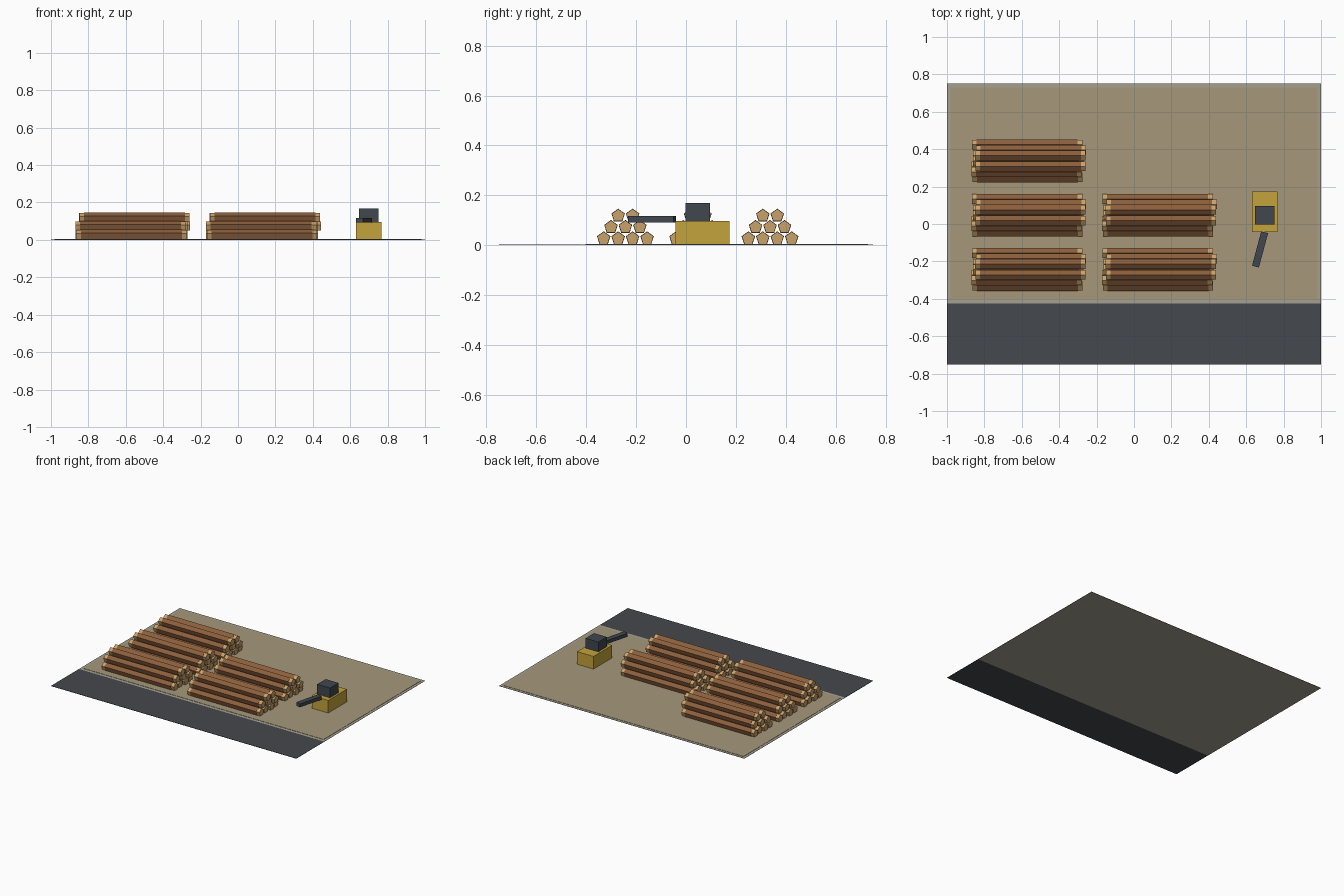
import bpy, bmesh, math, random
from mathutils import Matrix

if "Cube" in bpy.data.objects:
    bpy.data.objects.remove(bpy.data.objects["Cube"])

random.seed(4)


def material(name, hex_code):
    """Flat material from an sRGB hex colour."""
    lin = []
    for i in (0, 2, 4):
        c = int(hex_code[i:i + 2], 16) / 255
        lin.append(c / 12.92 if c <= 0.04045 else ((c + 0.055) / 1.055) ** 2.4)
    m = bpy.data.materials.new(name)
    m.diffuse_color = (*lin, 1)
    m.use_nodes = True
    m.node_tree.nodes["Principled BSDF"].inputs["Base Color"].default_value = m.diffuse_color
    return m


ASPHALT = material("asphalt", "45484D")
GRAVEL = material("pale gravel", "A5A08F")
DIRT = material("tan dirt", "A6987A")
BARK = material("brown bark", "8B5E3C")
WOOD = material("cut wood", "C9A26B")
YELLOW = material("machine yellow", "C4A33C")
DARK = material("dark steel", "40474E")


def finish(name, bm, mats):
    me = bpy.data.meshes.new(name)
    bm.to_mesh(me)
    bm.free()
    for m in mats:
        me.materials.append(m)
    ob = bpy.data.objects.new(name, me)
    bpy.context.collection.objects.link(ob)
    return ob


def box(name, xs, ys, zs, mat, turn=0.0):
    """Box from its extents, optionally turned about its own vertical axis."""
    bm = bmesh.new()
    bmesh.ops.create_cube(bm, size=1)
    for v in bm.verts:
        for i, (a, b) in enumerate((xs, ys, zs)):
            v.co[i] *= b - a
    ob = finish(name, bm, [mat])
    ob.location = [(a + b) / 2 for a, b in (xs, ys, zs)]
    ob.rotation_euler.z = turn
    return ob


# Ground: road strip, gravel base and the dirt yard laid on it
box("road", (-1, 1), (-0.75, -0.425), (0, 0.002), ASPHALT)
box("yard_base", (-1, 1), (-0.425, 0.75), (0, 0.002), GRAVEL)
box("dirt_yard", (-0.98, 0.98), (-0.402, 0.73), (0.002, 0.004), DIRT)

# Log stacks: five-sided logs piled 4-3-2, with cut-wood ends
R, STEP, RISE = 0.0285, 0.058, 0.0455
LENGTH, CAP = 0.59, 0.025


def prism(bm, radius, length, x, y, z, mat_index):
    """Five-sided bar along x with one corner pointing up."""
    place = (Matrix.Translation((x, y, z)) @ Matrix.Rotation(math.pi / 2, 4, 'Y'))
    geo = bmesh.ops.create_cone(bm, cap_ends=True, segments=5, radius1=radius,
                                radius2=radius, depth=length)
    verts = geo["verts"]
    # turn a corner to local -x, which becomes world +z
    ang = math.pi - math.atan2(verts[0].co.y, verts[0].co.x)
    bmesh.ops.transform(bm, verts=verts, matrix=place @ Matrix.Rotation(ang, 4, 'Z'))
    for f in {f for v in verts for f in v.link_faces}:
        f.material_index = mat_index


# one slide along x per log, shared by every stack
slides = [random.uniform(-0.014, 0.014) for _ in range(9)]


def log_stack(name, cx, cy):
    bm = bmesh.new()
    n = 0
    for row, count in enumerate((4, 3, 2)):
        for i in range(count):
            x = slides[n]
            y = (i - (count - 1) / 2) * STEP
            z = 0.004 + R * math.cos(math.pi / 5) + row * RISE
            prism(bm, R, LENGTH - 2 * CAP, x, y, z, 0)
            for side in (-1, 1):
                prism(bm, R * 0.95, CAP, x + side * (LENGTH - CAP) / 2, y, z, 1)
            n += 1
    ob = finish(name, bm, [BARK, WOOD])
    ob.location = (cx, cy, 0)


for col, cx in enumerate((-0.562, 0.136)):
    for row, cy in enumerate((-0.243, 0.047, 0.337)):
        if (col, row) != (1, 2):          # one bay is empty
            log_stack(f"log_stack_{col + 1}_{row + 1}", cx, cy)

# Loader: body, cab and swung boom
box("loader_body", (0.632, 0.766), (-0.043, 0.174), (0.004, 0.097), YELLOW)
box("loader_cab", (0.648, 0.752), (-0.003, 0.096), (0.097, 0.169), DARK)
box("loader_boom", (0.655, 0.693), (-0.231, -0.041), (0.092, 0.117), DARK,
    turn=-math.radians(15))
